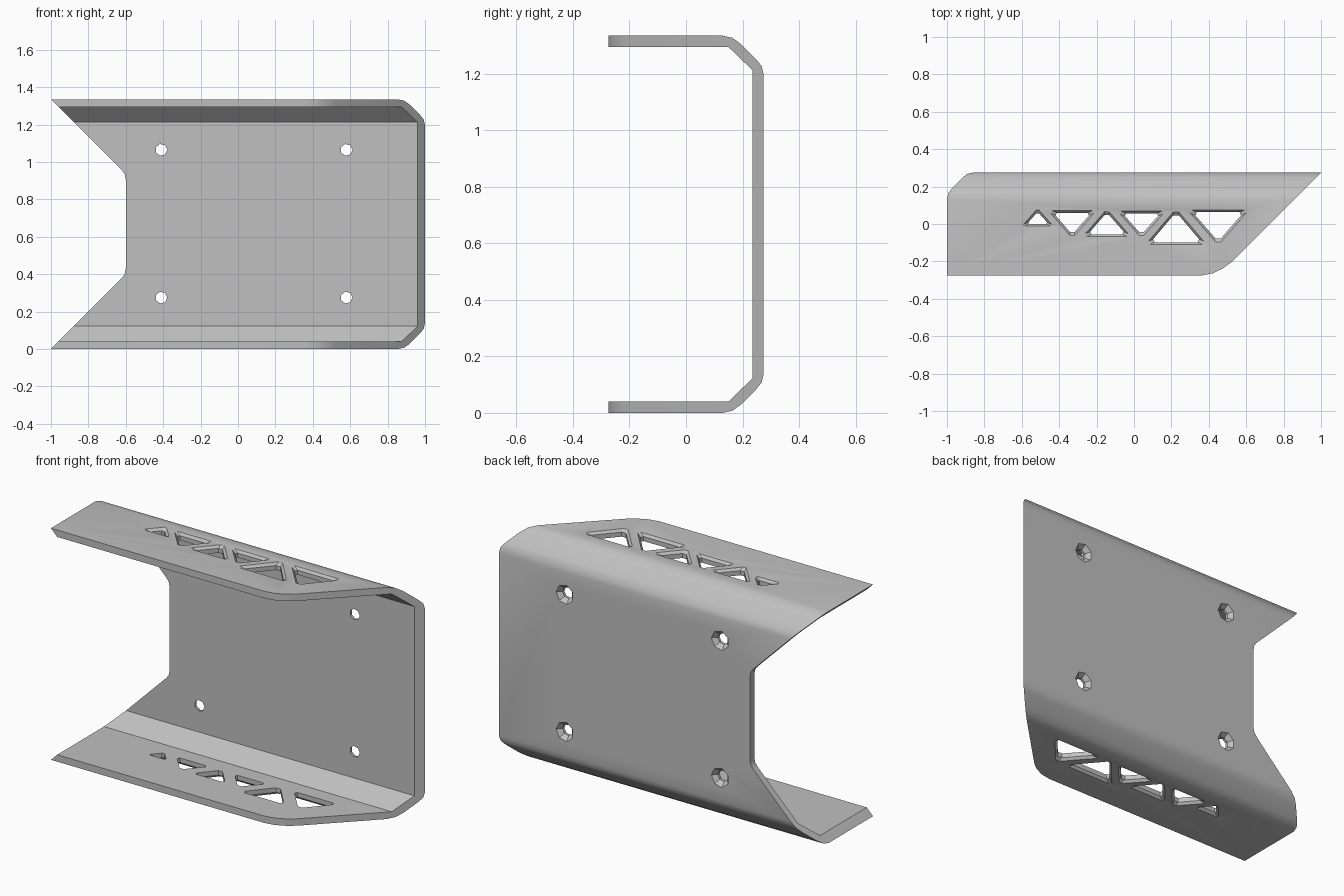
import bpy, bmesh, math
from mathutils import Vector

if "Cube" in bpy.data.objects:
    bpy.data.objects.remove(bpy.data.objects["Cube"], do_unlink=True)

H = 1.335      # bracket height
D = 0.275      # half depth
T = 0.04       # plate thickness

grey = bpy.data.materials.new("plain grey")
grey.use_nodes = True
colour = (0.53, 0.53, 0.53, 1)
grey.diffuse_color = colour
grey.node_tree.nodes["Principled BSDF"].inputs["Base Color"].default_value = colour


def make(name, solids):
    """One mesh from lofted solids, each a list of matching point loops."""
    bm = bmesh.new()
    for loops in solids:
        rings = [[bm.verts.new(p) for p in loop] for loop in loops]
        n = len(rings[0])
        bm.faces.new(rings[0])
        bm.faces.new(rings[-1])
        for a, b in zip(rings, rings[1:]):
            for i in range(n):
                j = (i + 1) % n
                bm.faces.new((a[i], a[j], b[j], b[i]))
    bmesh.ops.recalc_face_normals(bm, faces=bm.faces)
    mesh = bpy.data.meshes.new(name)
    bm.to_mesh(mesh)
    bm.free()
    mesh.materials.append(grey)
    ob = bpy.data.objects.new(name, mesh)
    bpy.context.collection.objects.link(ob)
    return ob


def combine(target, tool, operation):
    tool.hide_render = True
    mod = target.modifiers.new(tool.name, "BOOLEAN")
    mod.operation = operation
    mod.solver = "EXACT"
    mod.object = tool
    bpy.context.view_layer.objects.active = target
    bpy.ops.object.modifier_apply(modifier=mod.name)
    bpy.data.objects.remove(tool, do_unlink=True)


def mirrored(points):
    """Continue a (u, z) path with its mirror image about mid height."""
    return points + [(u, H - z) for u, z in reversed(points)]


# Bent channel: outer skin with rounded bends, inner skin with crisp bends
outer = mirrored([(-0.3, 0), (0.13, 0), (0.165, 0.008), (0.195, 0.03),
                  (0.248, 0.083), (0.268, 0.108), (D, 0.14)])
inner = mirrored([(-0.3, T), (0.15, T), (D - T, 0.122)])
profile = outer + inner[::-1]
bracket = make("channel_bracket", [[[(x, y, z) for y, z in profile] for x in (-1.2, 1.2)]])

# Front outline: notched left end
notch = mirrored([(1.2, -0.1), (-1.1, -0.1), (-0.62, 0.38), (-0.606, 0.4), (-0.6, 0.43)])
combine(bracket, make("notch_outline", [[[(x, y, z) for x, z in notch] for y in (-0.5, 0.5)]]),
        "INTERSECT")

# Top outline: flanges run out diagonally at the right end
plan = [(-1.4, 0.4), (-1.4, -D), (0.36, -D), (0.42, -0.264), (0.475, -0.238),
        (0.52, -0.205), (1.125, 0.4)]
combine(bracket, make("flange_outline", [[[(x, y, z) for x, y in plan] for z in (-0.5, 2)]]),
        "INTERSECT")


# Triangular windows with bevelled outer rims, in both flanges
def triangle(cx, base, tip, half, inset):
    h = abs(tip - base)
    r = half * h / (half + math.hypot(half, h))
    centre = Vector((cx, base + math.copysign(r, tip - base)))
    corners = [Vector((cx - half, base)), Vector((cx + half, base)), Vector((cx, tip))]
    corners = [centre + (c - centre) * (1 - inset / r) for c in corners]
    points = []
    for i, c in enumerate(corners):
        for other in (corners[i - 1], corners[(i + 1) % 3]):
            points.append(c + (other - c).normalized() * min(0.022, h * 0.13))
    return points


windows = [(-0.515, -0.012, 0.083, 0.085), (-0.33, 0.072, -0.075, 0.128),
           (-0.145, -0.067, 0.08, 0.128), (0.04, 0.069, -0.075, 0.128),
           (0.225, -0.11, 0.082, 0.163), (0.45, 0.075, -0.112, 0.163)]
rim = [(-0.02, 0), (0, 0), (0.014, 0.012), (0.07, 0.012)]
solids = []
for window in windows:
    for top in (False, True):
        solids.append([[(p.x, p.y, H - z if top else z) for p in triangle(*window, inset)]
                       for z, inset in rim])
combine(bracket, make("window_cutters", solids), "DIFFERENCE")

# Countersunk screw holes in the back plate
solids = []
for x in (-0.41, 0.58):
    for z in (0.275, 1.065):
        solids.append([[(x + r * math.cos(a * math.tau / 7), y, z + r * math.sin(a * math.tau / 7))
                        for a in range(7)]
                       for y, r in ((0.2, 0.032), (0.25, 0.032), (D, 0.056), (0.3, 0.056))])
combine(bracket, make("screw_hole_cutters", solids), "DIFFERENCE")

bpy.ops.object.select_all(action="DESELECT")
bracket.select_set(True)
bpy.context.view_layer.objects.active = bracket
bpy.ops.object.shade_smooth_by_angle(angle=math.radians(28))
